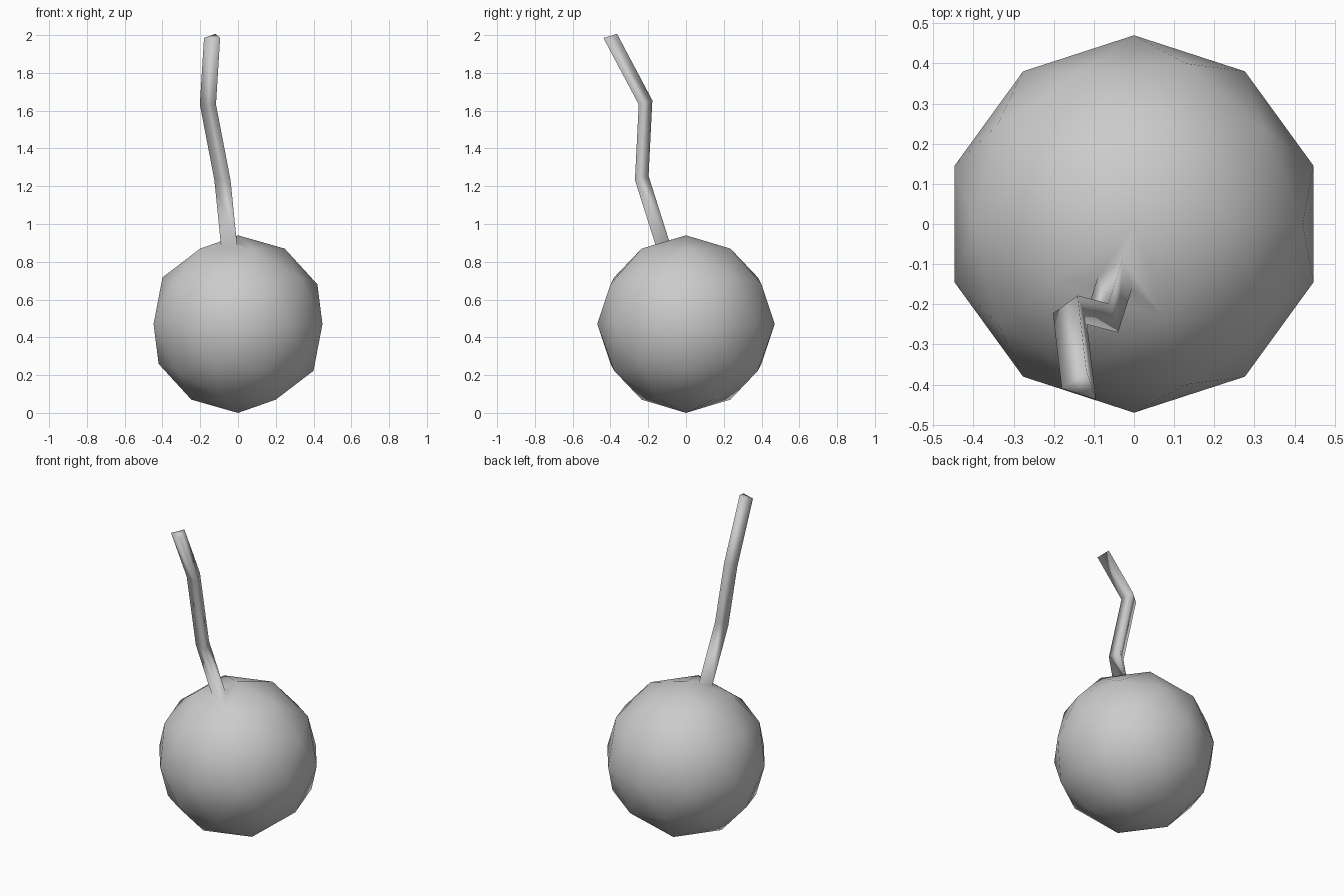
import bpy, bmesh
from mathutils import Vector

cube = bpy.data.objects.get("Cube")
if cube:
    bpy.data.objects.remove(cube, do_unlink=True)

RADIUS = 0.47
STEM_SCALE = 0.31
# Centres of the stem's joints above its root
JOINTS = [(-0.076, -0.237, 1.24), (-0.153, -0.217, 1.64), (-0.131, -0.404, 1.992)]

grey = bpy.data.materials.new("plain grey")
grey.use_nodes = True
colour = (0.6, 0.6, 0.6, 1)
grey.diffuse_color = colour
grey.node_tree.nodes["Principled BSDF"].inputs["Base Color"].default_value = colour

# Round low-poly body
bm = bmesh.new()
bmesh.ops.create_icosphere(bm, subdivisions=2, radius=RADIUS)
bmesh.ops.translate(bm, verts=bm.verts, vec=(0, 0, RADIUS))

# Stem root: a small triangle inset in the front face next to the top
target = Vector((-0.041, -0.127, 0.893))
root = min(bm.faces, key=lambda f: (f.calc_center_median() - target).length)
bmesh.ops.inset_individual(bm, faces=[root], thickness=0.01)
centre = root.calc_center_median()
longest = max(e.calc_length() for e in root.edges)
full_edge = 0.29
for v in root.verts:
    v.co = centre + (v.co - centre) * (STEM_SCALE * full_edge / longest)

# Crooked stem: the triangle extruded from joint to joint
for joint in JOINTS:
    result = bmesh.ops.extrude_discrete_faces(bm, faces=[root])
    root = result["faces"][0]
    shift = Vector(joint) - root.calc_center_median()
    bmesh.ops.translate(bm, verts=root.verts, vec=shift)

bmesh.ops.recalc_face_normals(bm, faces=bm.faces)
for f in bm.faces:
    f.smooth = True

mesh = bpy.data.meshes.new("round_body_with_stem")
bm.to_mesh(mesh)
bm.free()
mesh.materials.append(grey)
body = bpy.data.objects.new("round_body_with_stem", mesh)
bpy.context.collection.objects.link(body)
